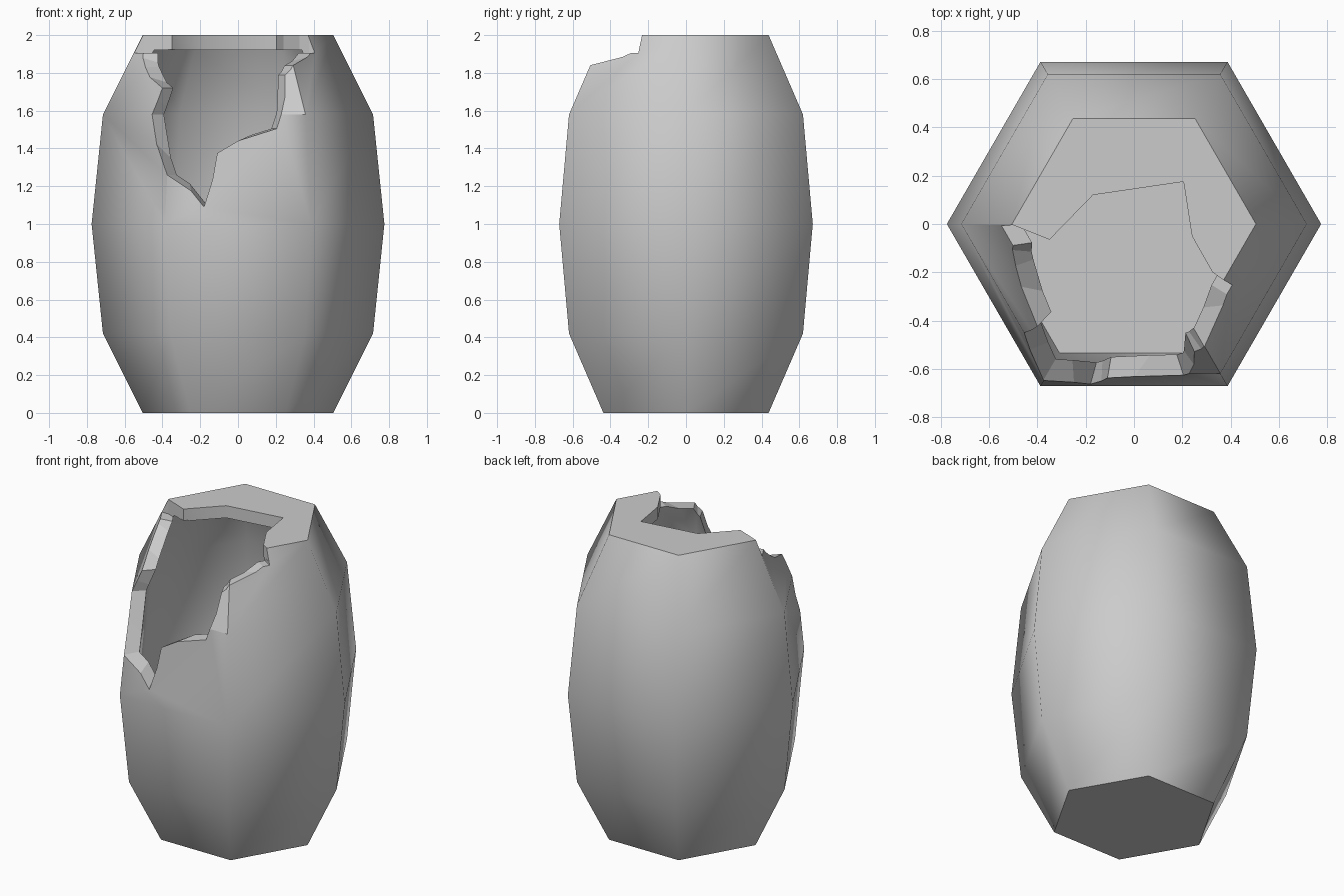
import bpy, bmesh, math
from mathutils import Vector

old = bpy.data.objects.get("Cube")
if old:
    bpy.data.objects.remove(old, do_unlink=True)

grey = bpy.data.materials.new("plain_grey")
grey.use_nodes = True
colour = (0.6, 0.6, 0.6, 1)
grey.diffuse_color = colour
grey.node_tree.nodes["Principled BSDF"].inputs["Base Color"].default_value = colour

# Ring profiles (radius, height) of the outside and the hollow
OUTER = [(0.505, 0), (0.715, 0.42), (0.775, 1.0), (0.715, 1.58), (0.505, 2.0)]
INNER = [(0.617, 0.42), (0.67, 1.0), (0.617, 1.58), (0.46, 1.92)]


def make_object(name, bm):
    bmesh.ops.recalc_face_normals(bm, faces=bm.faces)
    if bm.calc_volume(signed=True) < 0:
        bmesh.ops.reverse_faces(bm, faces=bm.faces)
    mesh = bpy.data.meshes.new(name)
    bm.to_mesh(mesh)
    bm.free()
    mesh.materials.append(grey)
    obj = bpy.data.objects.new(name, mesh)
    bpy.context.collection.objects.link(obj)
    return obj


def bridge(bm, low, high):
    n = len(low)
    for i in range(n):
        j = (i + 1) % n
        bm.faces.new((low[i], low[j], high[j], high[i]))


def hex_barrel(name, profile):
    bm = bmesh.new()
    rings = [[bm.verts.new((r * math.cos(k * math.pi / 3), r * math.sin(k * math.pi / 3), z))
              for k in range(6)] for r, z in profile]
    for low, high in zip(rings, rings[1:]):
        bridge(bm, low, high)
    bm.faces.new(rings[0])
    bm.faces.new(rings[-1])
    return make_object(name, bm)


def on_wall(x, z):
    """Point of the front outer wall at a given x and height."""
    for (r0, z0), (r1, z1) in zip(OUTER, OUTER[1:]):
        if z0 <= z <= z1:
            r = r0 + (r1 - r0) * (z - z0) / (z1 - z0)
    return Vector((x, -min(r * math.sqrt(0.75), (r - abs(x)) * math.sqrt(3)), z))


def wall_break(name, outline, top):
    """Cutter running radially through the wall along a jagged outline."""
    bm = bmesh.new()
    points = [on_wall(x, z) for x, z in outline]
    near, far = [[bm.verts.new((p.x * s, p.y * s, p.z)) for p in points] for s in (0.7, 1.3)]
    bridge(bm, near, far)
    for loop, y in ((near, 0.05), (far, -2)):
        tip = bm.verts.new((-0.05, y, top))
        for i in range(len(loop)):
            bm.faces.new((loop[i], loop[(i + 1) % len(loop)], tip))
    bmesh.ops.triangulate(bm, faces=bm.faces)
    return make_object(name, bm)


def lid_break(name, outline, z0, z1):
    bm = bmesh.new()
    low, high = [[bm.verts.new((x, y, z)) for x, y in outline] for z in (z0, z1)]
    bridge(bm, low, high)
    bm.faces.new(low)
    bm.faces.new(high)
    return make_object(name, bm)


barrel = hex_barrel("broken_barrel", OUTER)
TOP = 1.925
cutters = [
    hex_barrel("hollow_cutter", INNER),
    wall_break("wall_break_cutter", [
        (-0.5, TOP), (-0.49, 1.83), (-0.4, 1.72), (-0.455, 1.58), (-0.375, 1.26),
        (-0.18, 1.09), (-0.11, 1.375), (0.205, 1.505), (0.25, 1.79), (0.29, 1.84),
        (0.4, TOP)], TOP),
    lid_break("lid_break_cutter", [
        (-0.8, -0.01), (-0.5, -0.005), (-0.35, -0.065), (-0.17, 0.12), (0.205, 0.175),
        (0.24, -0.05), (0.325, -0.2), (0.375, -0.235), (0.6, -0.36), (0.6, -1),
        (-0.8, -1)], 1.905, 2.1),
]

# Cut the hollow and the broken opening
for cutter in cutters:
    mod = barrel.modifiers.new(cutter.name, 'BOOLEAN')
    mod.operation = 'DIFFERENCE'
    mod.solver = 'EXACT'
    mod.use_self = cutter.name.startswith("wall")
    mod.object = cutter
bpy.context.view_layer.update()
graph = bpy.context.evaluated_depsgraph_get()
result = bpy.data.meshes.new_from_object(barrel.evaluated_get(graph))
barrel.modifiers.clear()
barrel.data = result
for cutter in cutters:
    bpy.data.objects.remove(cutter, do_unlink=True)
result.materials.clear()
result.materials.append(grey)

# Smooth staves, with flat broken edges and a flat chip beside the opening
bpy.ops.object.select_all(action='DESELECT')
barrel.select_set(True)
bpy.context.view_layer.objects.active = barrel
bpy.ops.object.shade_smooth_by_angle(angle=math.radians(64))
for face in result.polygons:
    c = face.center
    outward = Vector((c.x, c.y, 0)).normalized()
    chip = c.y < -0.5 and c.z > 1.58 and abs(c.x) < 0.36
    if abs(face.normal.dot(outward)) < 0.6 or chip:
        face.use_smooth = False
